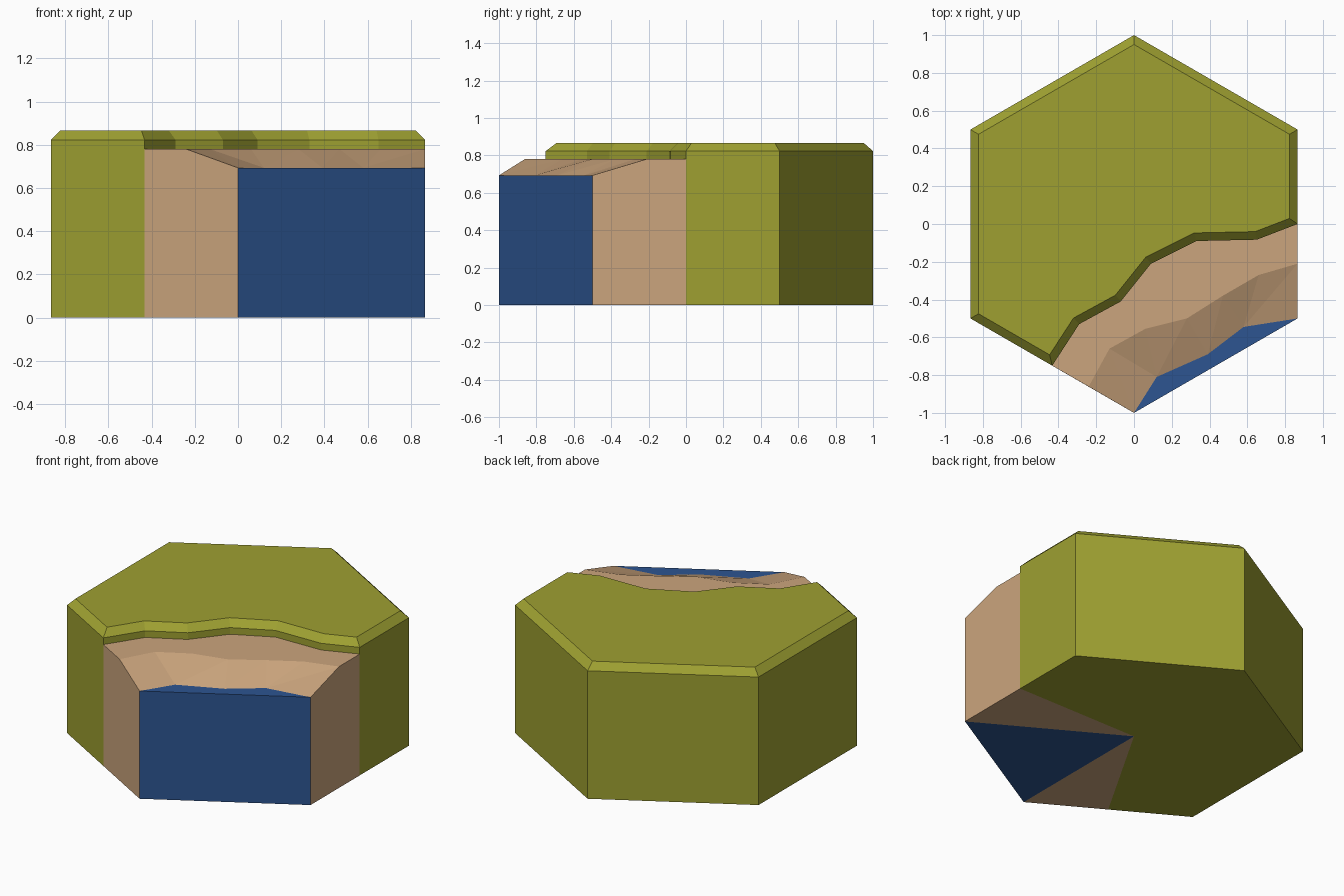
import bpy, bmesh, math
from mathutils import Vector

if "Cube" in bpy.data.objects:
    bpy.data.objects.remove(bpy.data.objects["Cube"])

TOP, RIM, SAND, WATER, INSET = 0.866, 0.823, 0.78, 0.693, 0.043
H = math.sqrt(3) / 2
INSIDE = Vector((0, 0.1, 0.4))

# Plan outlines, left to right along the shore
coast = [(-H / 2, -0.75), (-0.29, -0.53), (-0.07, -0.41), (0.09, -0.21),
         (0.33, -0.09), (0.65, -0.083), (H, 0)]
crest = [(-0.24, -0.861), (-0.13, -0.66), (0.06, -0.555), (0.28, -0.50),
         (0.47, -0.38), (0.66, -0.27), (H, -0.21)]
waterline = [(0, -1), (0.12, -0.81), (0.39, -0.69), (0.58, -0.545), (H, -0.5)]
land_corners = [(H, 0.5), (0, 1), (-H, 0.5), (-H, -0.5)]


def material(name, rgb):
    m = bpy.data.materials.new(name)
    m.diffuse_color = (*rgb, 1)
    m.use_nodes = True
    m.node_tree.nodes["Principled BSDF"].inputs["Base Color"].default_value = m.diffuse_color
    return m


def at(points, z):
    return [(x, y, z) for x, y in points]


def build(name, faces, mat):
    """Make one object from polygons, all facing outwards."""
    bm = bmesh.new()
    for pts in faces:
        f = bm.faces.new([bm.verts.new(p) for p in pts])
        f.normal_update()
        if f.normal.dot(f.calc_center_median() - INSIDE) < 0:
            f.normal_flip()
    bmesh.ops.remove_doubles(bm, verts=bm.verts, dist=1e-4)
    me = bpy.data.meshes.new(name)
    bm.to_mesh(me)
    bm.free()
    me.materials.append(mat)
    bpy.context.collection.objects.link(bpy.data.objects.new(name, me))


def inset(ring, d):
    """Mitred inward offset of a counter-clockwise outline."""
    out = []
    for i, p in enumerate(ring):
        a, b, c = Vector(ring[i - 1]), Vector(p), Vector(ring[(i + 1) % len(ring)])
        e1, e2 = (b - a).normalized(), (c - b).normalized()
        n1, n2 = Vector((-e1.y, e1.x)), Vector((-e2.y, e2.x))
        out.append(tuple(b + (n1 + n2) * d / (1 + n1.dot(n2))))
    return out


def strip(a, b):
    """Triangles joining two lines with different point counts."""
    i = j = 0
    tris = []
    while i < len(a) - 1 or j < len(b) - 1:
        ti = (i + 1) / (len(a) - 1)
        tj = (j + 1) / (len(b) - 1)
        if j == len(b) - 1 or (i < len(a) - 1 and ti <= tj):
            tris.append([a[i], a[i + 1], b[j]])
            i += 1
        else:
            tris.append([a[i], b[j + 1], b[j]])
            j += 1
    return tris


# Grass land: walls, bevelled rim, top and underside
ring = coast + land_corners
inner = inset(ring, INSET)
faces = [at(inner, TOP), at([(0, 0), coast[-1]] + land_corners + [coast[0]], 0)]
for i in range(len(ring)):
    k = (i + 1) % len(ring)
    low = SAND if i < len(coast) - 1 else 0
    edge = [ring[i], ring[k]]
    faces.append(at(edge, low) + at(edge[::-1], RIM))
    faces.append(at(edge, RIM) + at([inner[k], inner[i]], TOP))
build("grass_land", faces, material("olive grass", (0.342, 0.352, 0.031)))

# Sand beach: flat shelf, slope to the water, end walls and underside wedges
faces = [at([coast[i], coast[i + 1], crest[i + 1], crest[i]], SAND)
         for i in range(len(coast) - 1)]
faces += strip(at(crest, SAND), at(waterline, WATER))
for e in (0, -1):
    c, m, w = coast[e], crest[e], waterline[e]
    faces.append([(*c, 0), (*w, 0), (*w, WATER), (*m, SAND), (*c, SAND)])
    faces.append(at([(0, 0), c, w], 0))
build("sand_beach", faces, material("tan sand", (0.60, 0.376, 0.205)))

# Water: surface, front wall and underside wedge
ends = [waterline[0], waterline[-1]]
build("water", [at(waterline, WATER),
                at(ends, 0) + at(ends[::-1], WATER),
                at([(0, 0)] + ends, 0)],
      material("deep blue water", (0.026, 0.09, 0.283)))
